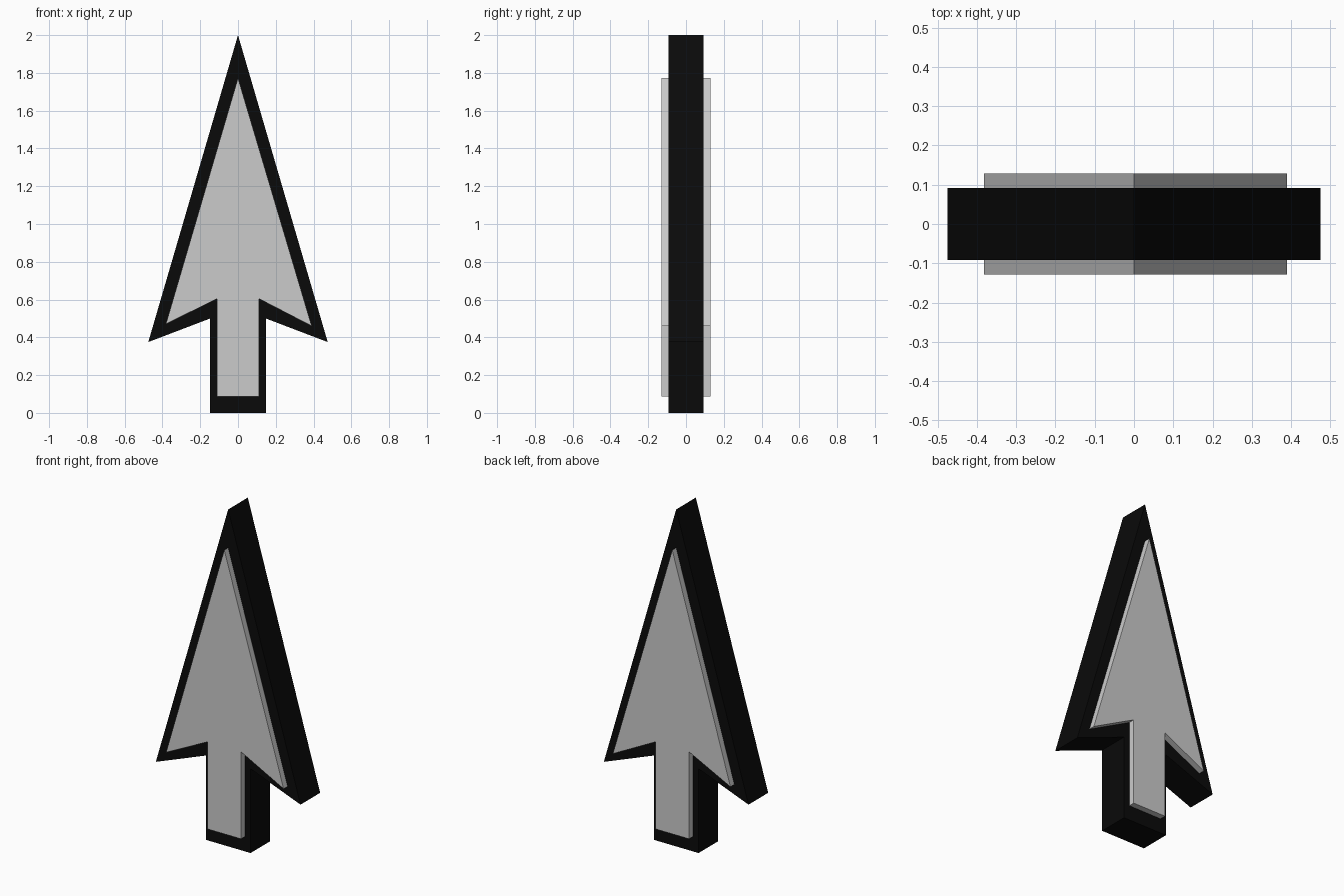
import bpy
import bmesh

if "Cube" in bpy.data.objects:
    bpy.data.objects.remove(bpy.data.objects["Cube"])


def prism(name, outline, half_depth, color=None):
    """Extrude an x/z outline symmetrically along y."""
    bm = bmesh.new()
    face = bm.faces.new([bm.verts.new((x, -half_depth, z)) for x, z in outline])
    ext = bmesh.ops.extrude_face_region(bm, geom=[face])
    moved = [v for v in ext["geom"] if isinstance(v, bmesh.types.BMVert)]
    bmesh.ops.translate(bm, verts=moved, vec=(0, 2 * half_depth, 0))
    bmesh.ops.recalc_face_normals(bm, faces=bm.faces)
    mesh = bpy.data.meshes.new(name)
    bm.to_mesh(mesh)
    bm.free()
    obj = bpy.data.objects.new(name, mesh)
    bpy.context.collection.objects.link(obj)
    if color:
        mat = bpy.data.materials.new(name + "_material")
        mat.diffuse_color = color
        mat.use_nodes = True
        mat.node_tree.nodes["Principled BSDF"].inputs["Base Color"].default_value = mat.diffuse_color
        mesh.materials.append(mat)
    return obj


# Black arrow body
side = [(0.475, 0.375), (0.147, 0.5), (0.147, 0.0)]
border = [(0, 2.0)] + side + [(-x, z) for x, z in reversed(side)]
prism("arrow_border", border, 0.092, (0.003, 0.003, 0.003, 1))

# Grey inner arrow, standing proud on front and back; left barb slightly shorter
inner = [(0, 1.773), (0.39, 0.46), (0.11, 0.605), (0.11, 0.088),
         (-0.11, 0.088), (-0.11, 0.605), (-0.382, 0.47)]
prism("arrow_inlay", inner, 0.129)
